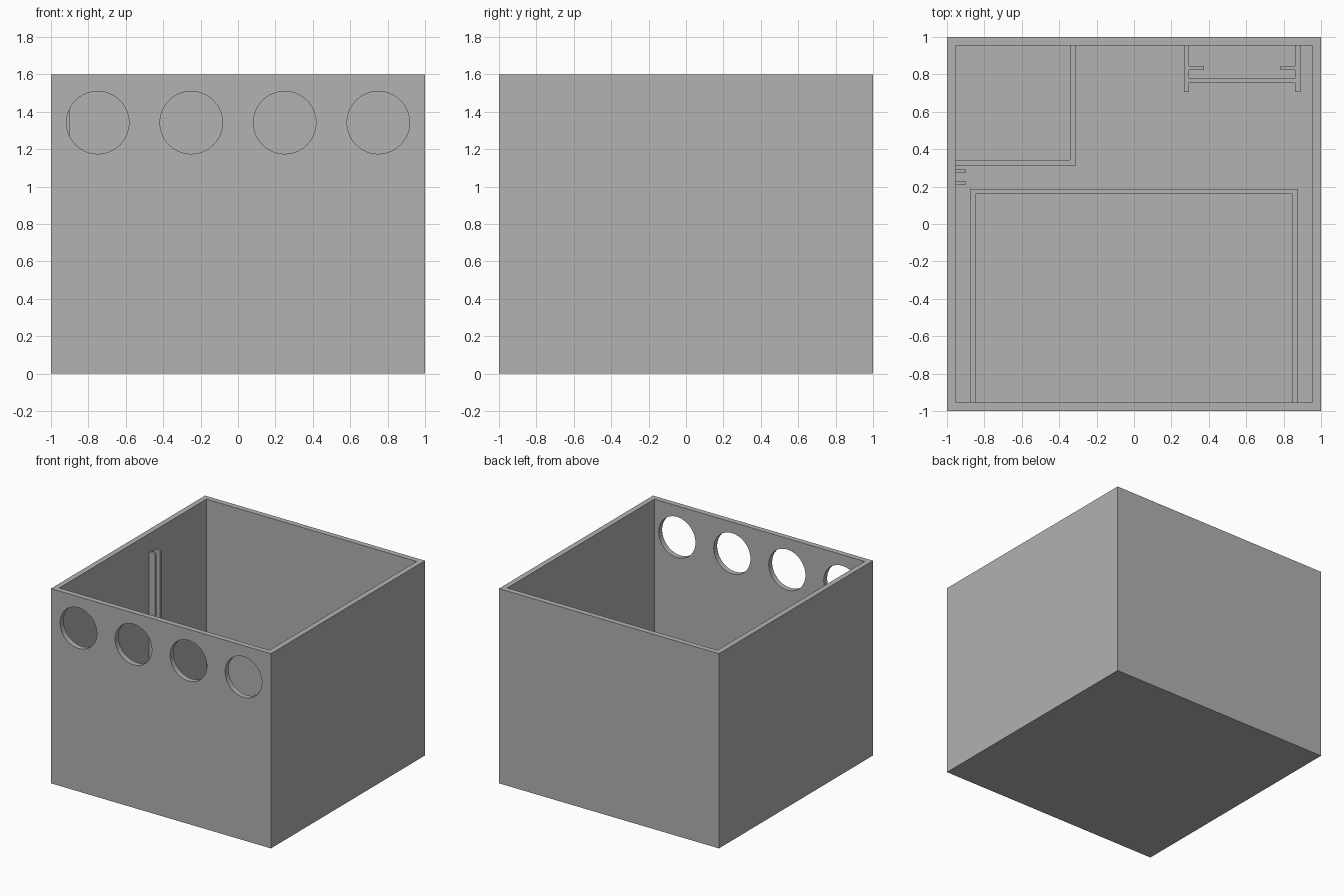
import bpy
import math

cube = bpy.data.objects.get("Cube")
if cube:
    bpy.data.objects.remove(cube, do_unlink=True)

WALL, HEIGHT = 0.045, 1.6
INNER = 1 - WALL
RAIL_TOP, CORNER_TOP, TRAY_TOP, BRACKET_TOP = 1.45, 0.25, 0.3, 0.5

grey = bpy.data.materials.new("plain grey")
grey.use_nodes = True
grey.diffuse_color = (0.445, 0.445, 0.445, 1)
grey.node_tree.nodes["Principled BSDF"].inputs["Base Color"].default_value = grey.diffuse_color


def box(name, x0, x1, y0, y1, z0, z1):
    """Axis-aligned block between two corners."""
    bpy.ops.mesh.primitive_cube_add(size=1)
    ob = bpy.context.object
    ob.name = name
    for v in ob.data.vertices:
        v.co = [lo + (c + 0.5) * (hi - lo)
                for c, lo, hi in zip(v.co, (x0, y0, z0), (x1, y1, z1))]
    ob.data.materials.append(grey)
    return ob


def cut(target, cutter):
    """Subtract the cutter from the target and remove the cutter."""
    cutter.hide_render = True
    mod = target.modifiers.new("cut", "BOOLEAN")
    mod.operation, mod.solver, mod.object = "DIFFERENCE", "EXACT", cutter
    bpy.context.view_layer.objects.active = target
    bpy.ops.object.modifier_apply(modifier=mod.name)
    bpy.data.objects.remove(cutter, do_unlink=True)


# Open-topped case
case = box("case", -1, 1, -1, 1, 0, HEIGHT)
cut(case, box("cavity_cutter", -INNER, INNER, -INNER, INNER, WALL, HEIGHT + 0.2))

# Row of round openings in the front wall
for x in (-0.75, -0.25, 0.25, 0.75):
    bpy.ops.mesh.primitive_cylinder_add(
        vertices=64, radius=0.167, depth=0.3,
        location=(x, -1, 1.342), rotation=(math.pi / 2, 0, 0))
    cut(case, bpy.context.object)
bpy.ops.object.select_all(action="DESELECT")
case.select_set(True)
bpy.context.view_layer.objects.active = case
bpy.ops.object.shade_smooth_by_angle(angle=math.radians(30))

# Pair of tall guide rails on the right wall
for name, y in (("front_guide_rail", 0.209), ("back_guide_rail", 0.273)):
    box(name, -INNER, -0.9, y, y + 0.021, WALL, RAIL_TOP)

# Low partition closing off the back corner
box("corner_partition_front", -INNER, -0.31, 0.312, 0.342, WALL, CORNER_TOP)
box("corner_partition_side", -0.342, -0.31, 0.342, INNER, WALL, CORNER_TOP)

# Low three-sided tray against the front wall
box("tray_back", -0.876, 0.876, 0.16, 0.188, WALL, TRAY_TOP)
for name, x in (("tray_right_side", -0.876), ("tray_left_side", 0.848)):
    box(name, x, x + 0.028, -INNER, 0.16, WALL, TRAY_TOP)

# Slotted bracket on the back wall
for name, x in (("bracket_right_side", 0.267), ("bracket_left_side", 0.862)):
    box(name, x, x + 0.028, 0.705, INNER, WALL, BRACKET_TOP)
box("bracket_panel", 0.295, 0.862, 0.757, 0.778, WALL, BRACKET_TOP)
for name, x in (("bracket_right_lip", 0.295), ("bracket_left_lip", 0.782)):
    box(name, x, x + 0.08, 0.824, 0.846, WALL, BRACKET_TOP)
